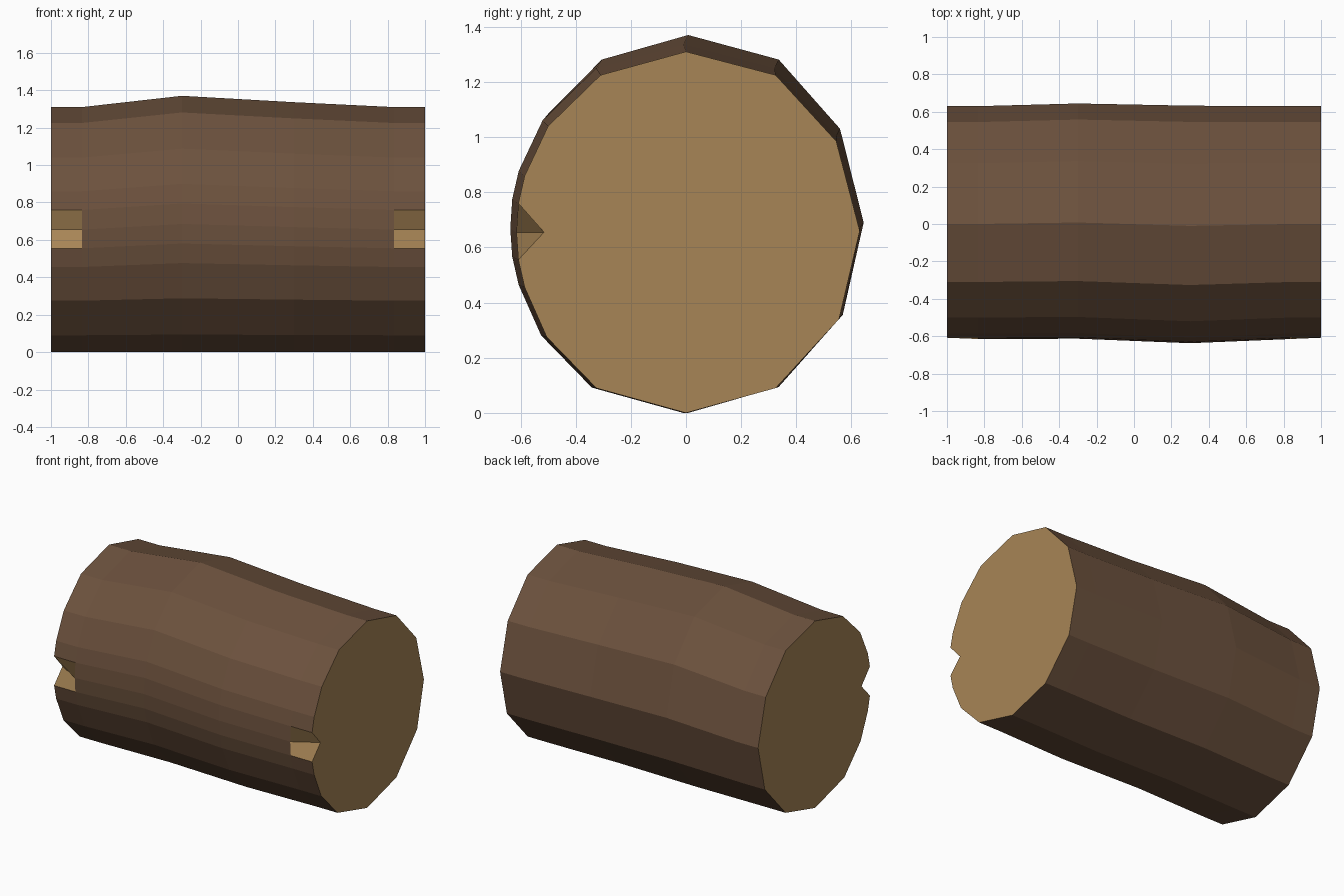
import bpy
import bmesh

cube = bpy.data.objects.get("Cube")
if cube:
    bpy.data.objects.remove(cube, do_unlink=True)


def make_material(name, colour):
    mat = bpy.data.materials.new(name)
    mat.use_nodes = True
    mat.diffuse_color = (*colour, 1)
    bsdf = next(n for n in mat.node_tree.nodes if n.type == 'BSDF_PRINCIPLED')
    bsdf.inputs["Base Color"].default_value = (*colour, 1)
    return mat


bark = make_material("brown bark", (0.15, 0.083, 0.047))
wood = make_material("pale cut wood", (0.39, 0.235, 0.092))

# Cross-section of the log (y, z), from the top round the front
PROFILE = [
    (0, 1.31), (-0.31, 1.225), (-0.5, 1.04), (-0.585, 0.86), (-0.608, 0.76),
    (-0.615, 0.655), (-0.608, 0.555), (-0.585, 0.455), (-0.505, 0.275),
    (-0.325, 0.09), (0, 0), (0.325, 0.09), (0.555, 0.34), (0.63, 0.66),
    (0.545, 0.985), (0.325, 1.225),
]
NOTCH = 5            # profile point pushed in at both ends
NOTCH_DEPTH = 0.1

# Rings along the log: x, y scale, y shift, z scale
RINGS = [
    (-1, 1, 0, 1), (-0.835, 1, 0, 1), (-0.3, 1.01, 0.008, 1.046),
    (0.3, 1.02, -0.01, 1.02), (0.835, 1, 0, 1), (1, 1, 0, 1),
]

bm = bmesh.new()
rings = []
for x, sy, dy, sz in RINGS:
    ring = [bm.verts.new((x, y * sy + dy, z * sz)) for y, z in PROFILE]
    if abs(x) == 1:
        ring[NOTCH].co.y += NOTCH_DEPTH
    rings.append(ring)

# Bark skin, with bare wood in the two notches
count = len(PROFILE)
for r in range(len(rings) - 1):
    a, b = rings[r], rings[r + 1]
    end_band = r in (0, len(rings) - 2)
    for i in range(count):
        j = (i + 1) % count
        face = bm.faces.new((a[i], a[j], b[j], b[i]))
        face.material_index = int(end_band and NOTCH in (i, j))

# Sawn ends
for ring in (rings[0], rings[-1]):
    bm.faces.new(ring).material_index = 1

bmesh.ops.recalc_face_normals(bm, faces=bm.faces)
mesh = bpy.data.meshes.new("log")
bm.to_mesh(mesh)
bm.free()
mesh.materials.append(bark)
mesh.materials.append(wood)
log = bpy.data.objects.new("log", mesh)
bpy.context.collection.objects.link(log)
